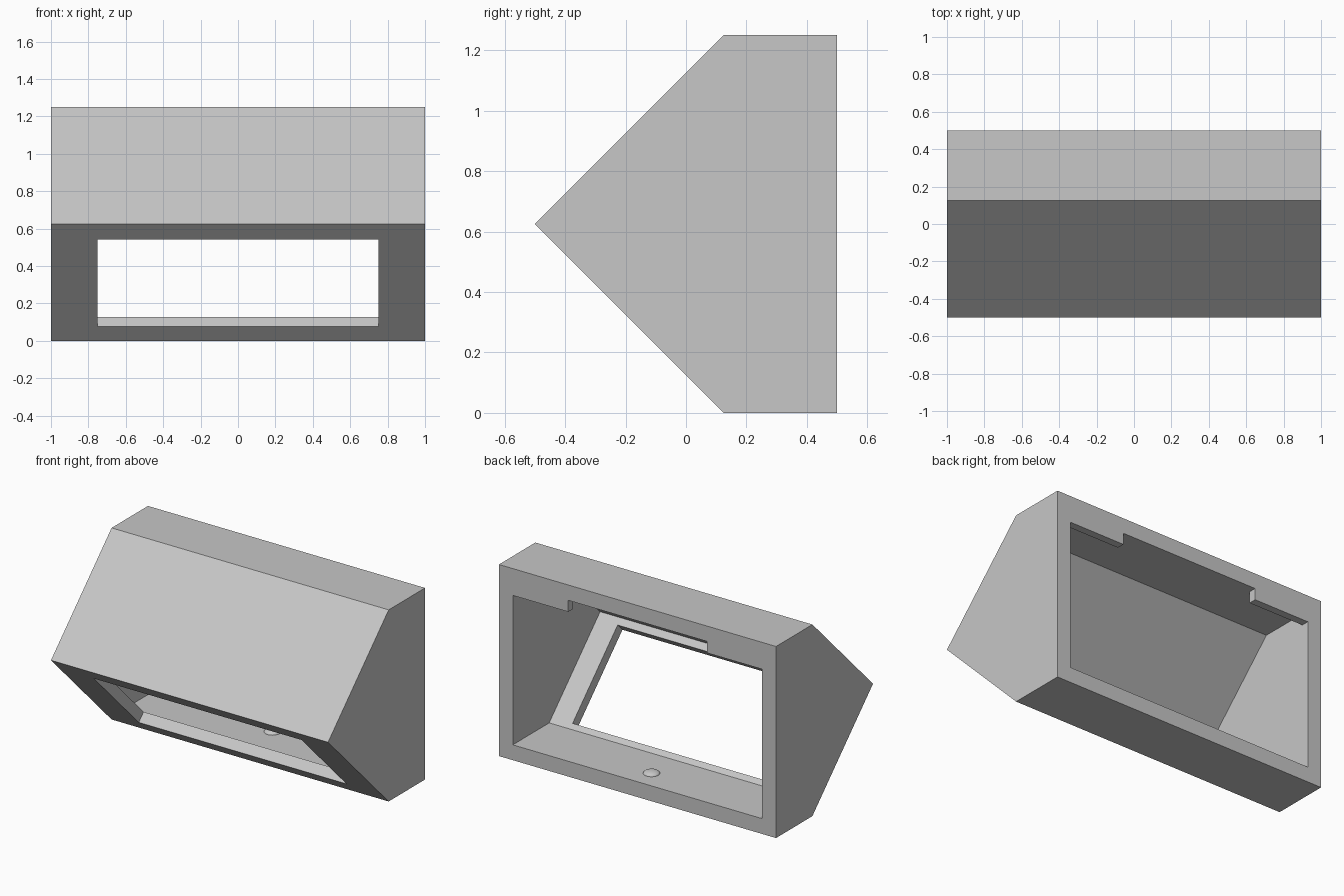
import bpy
import bmesh

cube = bpy.data.objects.get("Cube")
if cube:
    bpy.data.objects.remove(cube, do_unlink=True)

grey = bpy.data.materials.new("light_grey")
grey.use_nodes = True
colour = (0.57, 0.57, 0.57, 1)
grey.diffuse_color = colour
grey.node_tree.nodes["Principled BSDF"].inputs["Base Color"].default_value = colour


def finish(name, bm):
    bmesh.ops.recalc_face_normals(bm, faces=bm.faces)
    mesh = bpy.data.meshes.new(name)
    bm.to_mesh(mesh)
    bm.free()
    mesh.materials.append(grey)
    obj = bpy.data.objects.new(name, mesh)
    bpy.context.collection.objects.link(obj)
    return obj


def prism(name, profile, half_width):
    """Extrude a (y, z) profile along x, centred on x = 0."""
    bm = bmesh.new()
    base = bm.faces.new([bm.verts.new((-half_width, y, z)) for y, z in profile])
    ext = bmesh.ops.extrude_face_region(bm, geom=[base])
    verts = [g for g in ext["geom"] if isinstance(g, bmesh.types.BMVert)]
    bmesh.ops.translate(bm, verts=verts, vec=(2 * half_width, 0, 0))
    return finish(name, bm)


def box_profile(y0, y1, z0, z1):
    return [(y0, z0), (y1, z0), (y1, z1), (y0, z1)]


def cut(target, cutter):
    mod = target.modifiers.new("cut", "BOOLEAN")
    mod.operation = "DIFFERENCE"
    mod.solver = "EXACT"
    mod.object = cutter
    bpy.context.view_layer.objects.active = target
    bpy.ops.object.modifier_apply(modifier=mod.name)
    bpy.data.objects.remove(cutter, do_unlink=True)


# Wedge-fronted housing
housing = prism("housing", [(0.5, 0), (0.125, 0), (-0.5, 0.625),
                            (0.125, 1.25), (0.5, 1.25)], 1)

# Hollow interior, stopping short of the back lip
cut(housing, prism("cavity", [(0.45, 0.1), (0.125, 0.1), (-0.4, 0.625),
                              (0.125, 1.15), (0.45, 1.15)], 0.9))

# Back opening, with a wide notch in the top lip
cut(housing, prism("mouth", box_profile(0.4, 0.6, 0.1, 1.075), 0.9))
cut(housing, prism("lip_notch", box_profile(0.4, 0.6, 1.0, 1.15), 0.5))

# Window cut square through the lower sloping wall
low, high = 0.077, 0.541
window = [(0.125 - z + d, z + d)
          for z, d in ((low, -0.06), (low, 0.08), (high, 0.08), (high, -0.06))]
cut(housing, prism("window", window, 0.75))

# Shallow domed catch on the floor
bm = bmesh.new()
bmesh.ops.create_uvsphere(bm, u_segments=32, v_segments=16, radius=0.05)
below = [v for v in bm.verts if v.co.z < -0.001]
bmesh.ops.delete(bm, geom=below, context="VERTS")
bmesh.ops.scale(bm, verts=bm.verts, vec=(1, 1, 0.4))
bmesh.ops.translate(bm, verts=bm.verts, vec=(0, 0.355, 0.1))
catch = finish("floor_catch", bm)
for face in catch.data.polygons:
    face.use_smooth = True
